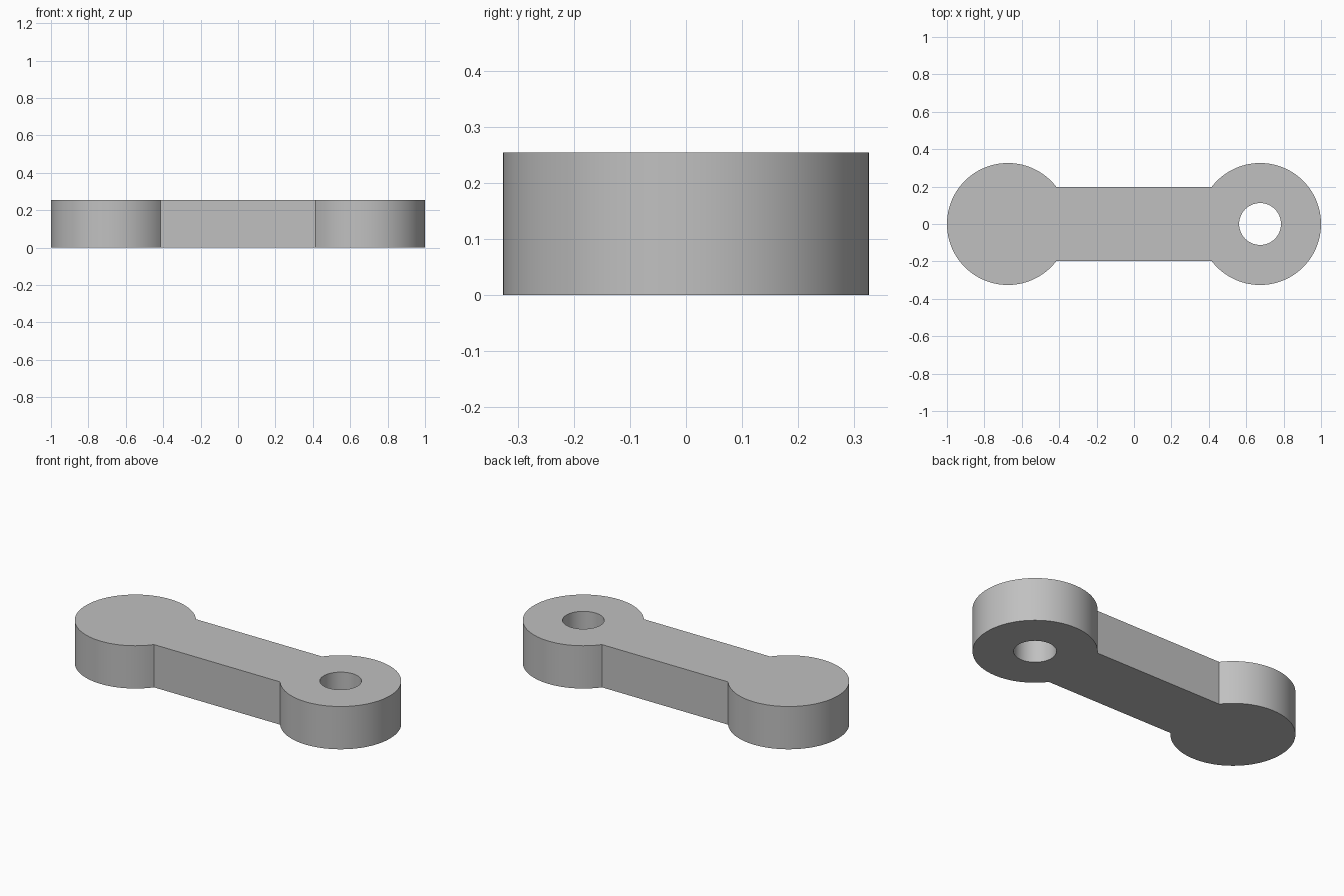
import bpy
import bmesh
from math import asin, cos, sin, pi, radians
from mathutils import Vector

if "Cube" in bpy.data.objects:
    bpy.data.objects.remove(bpy.data.objects["Cube"], do_unlink=True)

END_RADIUS = 0.326
END_X = 1 - END_RADIUS
BAR_HALF_WIDTH = 0.197
HOLE_RADIUS = 0.112
HEIGHT = 0.254


def arc(cx, radius, start, end, steps):
    """Points along an arc centred on the x axis, both ends included."""
    angles = [start + (end - start) * i / steps for i in range(steps + 1)]
    return [(cx + radius * cos(a), radius * sin(a)) for a in angles]


def add_loop(bm, points):
    """Closed ring of edges on the ground plane."""
    verts = [bm.verts.new((x, y, 0)) for x, y in points]
    return [bm.edges.new((v, verts[i - 1])) for i, v in enumerate(verts)]


# Outline: two round ends joined by a straight bar
neck = pi - asin(BAR_HALF_WIDTH / END_RADIUS)
left_end = arc(END_X, END_RADIUS, -neck, neck, 80)
right_end = [(-x, -y) for x, y in left_end]
hole = arc(END_X, HOLE_RADIUS, 0, 2 * pi, 64)[:-1]

# Fill between the outline and the hole, then raise it to a plate
bm = bmesh.new()
edges = add_loop(bm, left_end + right_end) + add_loop(bm, hole)
bmesh.ops.triangle_fill(bm, edges=edges, use_beauty=True, normal=Vector((0, 0, 1)))
raised = bmesh.ops.extrude_face_region(bm, geom=bm.faces[:], use_keep_orig=True)
top = [g for g in raised["geom"] if isinstance(g, bmesh.types.BMVert)]
bmesh.ops.translate(bm, verts=top, vec=(0, 0, HEIGHT))
bmesh.ops.recalc_face_normals(bm, faces=bm.faces[:])
mesh = bpy.data.meshes.new("link_arm")
bm.to_mesh(mesh)
bm.free()

link_arm = bpy.data.objects.new("link_arm", mesh)
bpy.context.collection.objects.link(link_arm)

# Plain grey finish
grey = bpy.data.materials.new("plain grey")
grey.use_nodes = True
color = (0.53, 0.53, 0.53, 1)
grey.diffuse_color = color
grey.node_tree.nodes["Principled BSDF"].inputs["Base Color"].default_value = color
mesh.materials.append(grey)

# Smooth walls with crisp rims
bpy.ops.object.select_all(action="DESELECT")
link_arm.select_set(True)
bpy.context.view_layer.objects.active = link_arm
bpy.ops.object.shade_smooth_by_angle(angle=radians(30))
